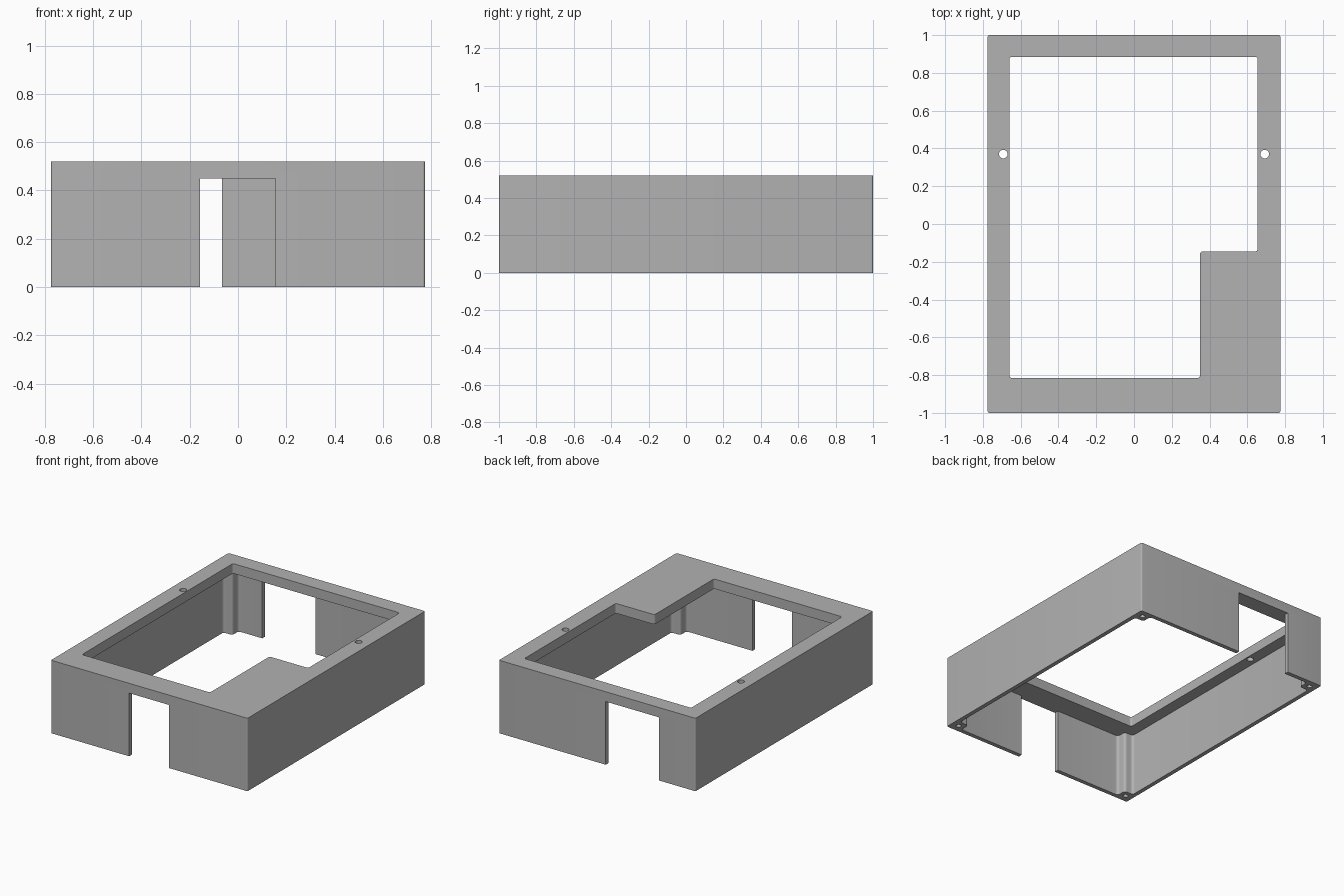
import bpy, bmesh, math
from mathutils import Vector

cube = bpy.data.objects.get("Cube")
if cube:
    bpy.data.objects.remove(cube, do_unlink=True)

HX, HY, HEIGHT = 0.775, 1.0, 0.52
PLATE_Z = 0.45        # underside of the top plate
WALL, POST = 0.03, 0.10

grey = bpy.data.materials.new("plain grey")
grey.use_nodes = True
colour = (0.445, 0.445, 0.445, 1)
grey.diffuse_color = colour
grey.node_tree.nodes["Principled BSDF"].inputs["Base Color"].default_value = colour


def rounded(points, r, steps=6):
    """Fillet every corner of a right-angled outline."""
    out = []
    pts = [Vector(p) for p in points]
    for i, p in enumerate(pts):
        a = (pts[i - 1] - p).normalized()
        b = (pts[(i + 1) % len(pts)] - p).normalized()
        centre = p + (a + b) * r
        for k in range(steps + 1):
            t = k / steps * math.pi / 2
            out.append(centre - b * r * math.cos(t) - a * r * math.sin(t))
    return out


def rect(x0, x1, y0, y1):
    return [(x0, y0), (x1, y0), (x1, y1), (x0, y1)]


def circle(x, y, r, n=24):
    return [(x + r * math.cos(math.tau * k / n), y + r * math.sin(math.tau * k / n))
            for k in range(n)]


def prism(name, outline, z0, z1):
    bm = bmesh.new()
    face = bm.faces.new([bm.verts.new((p[0], p[1], z0)) for p in outline])
    top = bmesh.ops.extrude_face_region(bm, geom=[face])["geom"]
    bmesh.ops.translate(bm, vec=(0, 0, z1 - z0),
                        verts=[v for v in top if isinstance(v, bmesh.types.BMVert)])
    bmesh.ops.recalc_face_normals(bm, faces=bm.faces)
    mesh = bpy.data.meshes.new(name)
    bm.to_mesh(mesh)
    bm.free()
    mesh.materials.append(grey)
    obj = bpy.data.objects.new(name, mesh)
    bpy.context.collection.objects.link(obj)
    return obj


# Outer block
frame = prism("enclosure_frame", rounded(rect(-HX, HX, -HY, HY), 0.01), 0, HEIGHT)

# Inside cavity, stepped at the corners to leave the screw posts
ix, iy, px, py = HX - WALL, HY - WALL, HX - POST, HY - POST
quarter = [(ix, py), (px, py), (px, iy)]
cavity = (quarter + [(-x, y) for x, y in reversed(quarter)]
          + [(-x, -y) for x, y in quarter] + [(x, -y) for x, y in reversed(quarter)])
cutters = [prism("cavity_cutter", rounded(cavity, 0.02), -0.1, PLATE_Z)]

# Window in the top plate, stepped around the solid corner
window = [(-0.66, -0.815), (0.35, -0.815), (0.35, -0.145),
          (0.655, -0.145), (0.655, 0.885), (-0.66, 0.885)]
cutters.append(prism("window_cutter", rounded(window, 0.014), 0.3, 0.7))

# Cable openings in the front and back walls
cutters.append(prism("front_opening_cutter", rect(-0.158, 0.155, -1.1, -0.93), -0.1, PLATE_Z))
cutters.append(prism("back_opening_cutter", rect(-0.488, -0.067, 0.93, 1.1), -0.1, PLATE_Z))

# Plate holes and screw holes in the posts
for sx in (-1, 1):
    cutters.append(prism("plate_hole_cutter", circle(sx * 0.692, 0.37, 0.023), 0.4, 0.6))
    for sy in (-1, 1):
        cutters.append(prism("screw_hole_cutter",
                             circle(sx * (HX - 0.055), sy * (HY - 0.055), 0.017), -0.1, 0.3))

bpy.context.view_layer.objects.active = frame
for cutter in cutters:
    cutter.hide_render = True
    mod = frame.modifiers.new("cut", 'BOOLEAN')
    mod.operation = 'DIFFERENCE'
    mod.solver = 'EXACT'
    mod.object = cutter
    bpy.ops.object.modifier_apply(modifier=mod.name)
    bpy.data.objects.remove(cutter, do_unlink=True)

bpy.ops.object.select_all(action='DESELECT')
frame.select_set(True)
bpy.ops.object.shade_smooth_by_angle(angle=math.radians(30))
